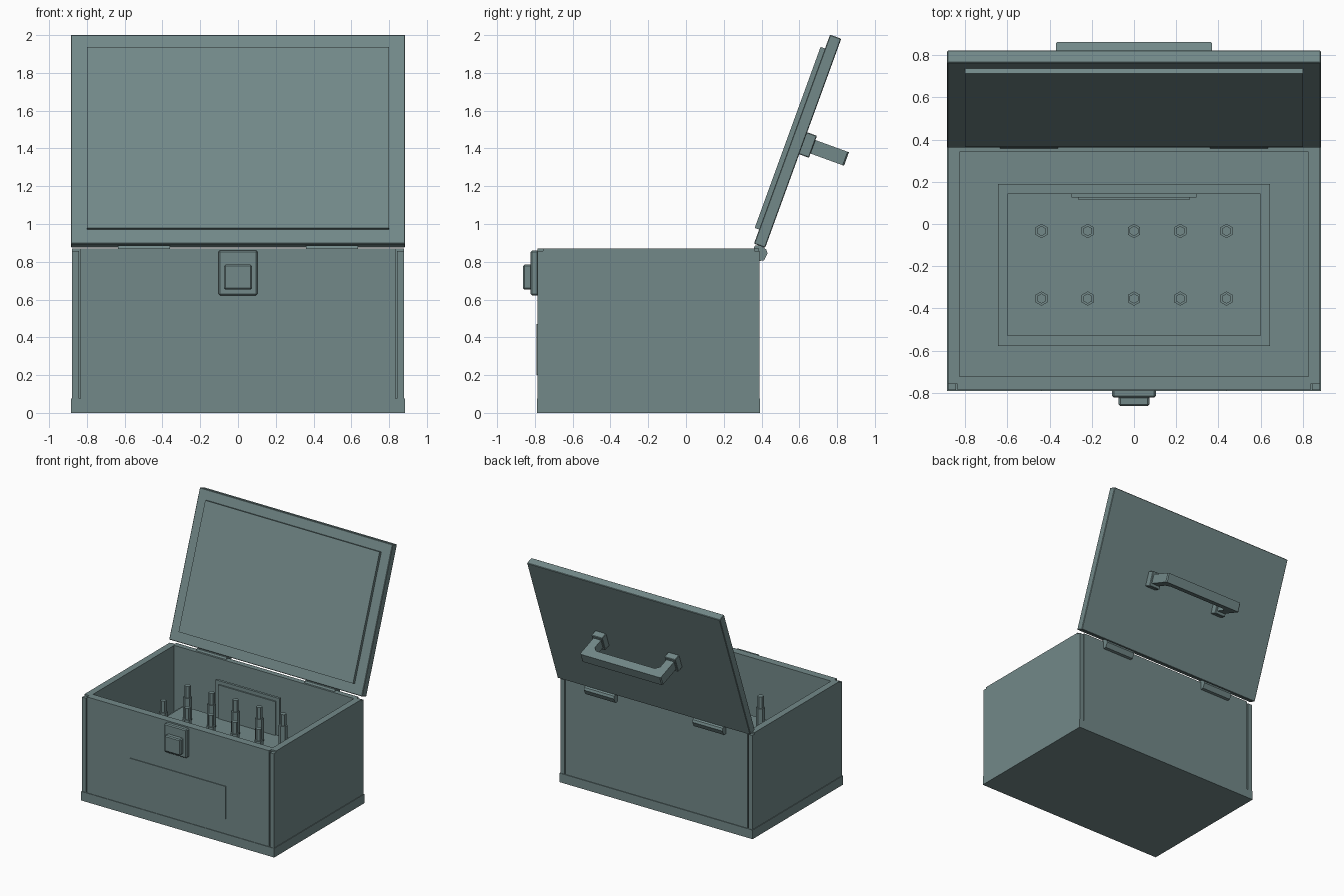
import bpy, bmesh, math
from mathutils import Matrix

if "Cube" in bpy.data.objects:
    bpy.data.objects.remove(bpy.data.objects["Cube"])

I = Matrix.Identity(4)
PAINT = bpy.data.materials.new("dark_teal_paint")
PAINT.diffuse_color = (.17, .25, .25, 1)
PAINT.use_nodes = True
PAINT.node_tree.nodes["Principled BSDF"].inputs["Base Color"].default_value = PAINT.diffuse_color


def finish(name, bm, m=I, bevel=0.0):
    bmesh.ops.recalc_face_normals(bm, faces=bm.faces)
    if bevel:
        bmesh.ops.bevel(bm, geom=bm.edges[:], offset=bevel, segments=1,
                        affect='EDGES', profile=0.5)
    bm.transform(m)
    me = bpy.data.meshes.new(name)
    bm.to_mesh(me)
    bm.free()
    me.materials.append(PAINT)
    ob = bpy.data.objects.new(name, me)
    bpy.context.collection.objects.link(ob)
    return ob


def box(name, x, y, z, m=I, bevel=0.0):
    """Box from (min, max) ranges."""
    bm = bmesh.new()
    bmesh.ops.create_cube(bm, size=1)
    for v in bm.verts:
        v.co = [r[0] if c < 0 else r[1] for r, c in zip((x, y, z), v.co)]
    return finish(name, bm, m, bevel)


def prism(name, pts, vec, m=I):
    """Extrude a closed 3D outline along vec."""
    bm = bmesh.new()
    f = bm.faces.new([bm.verts.new(p) for p in pts])
    r = bmesh.ops.extrude_face_region(bm, geom=[f])
    bmesh.ops.translate(bm, vec=vec,
                        verts=[g for g in r['geom'] if isinstance(g, bmesh.types.BMVert)])
    return finish(name, bm, m)


# Base and walls, corner posts flush with the side walls
box("base", (-.885, .885), (-.79, .392), (0, .075))
box("front_wall", (-.835, .835), (-.785, -.722), (.07, .87))
box("back_wall", (-.835, .835), (.342, .386), (.07, .87))
for s, side in ((-1, "left"), (1, "right")):
    box(side + "_wall", sorted((s * .825, s * .88)), (-.757, .362), (.07, .87))
    for y, end in (((-.786, -.755), "front"), ((.36, .388), "back")):
        box(f"{end}_{side}_corner_post", sorted((s * .843, s * .88)), y, (.07, .857))
box("front_plaque", (-.44, .44), (-.791, -.78), (.2, .47))

# Latch
box("latch_plate", (-.103, .103), (-.822, -.78), (.622, .86), bevel=.008)
box("latch_button", (-.073, .073), (-.862, -.815), (.652, .785), bevel=.008)

# Interior tray with pegs and a small back board
box("tray_block", (-.645, .645), (-.578, .19), (.07, .47))
box("tray_top", (-.6, .6), (-.53, .145), (.46, .5))
box("back_board", (-.295, .295), (.125, .145), (.49, .81))
box("back_board_panel", (-.262, .262), (.114, .13), (.5, .78))
for j, y in enumerate((-.35, -.03)):
    for i in range(5):
        bm = bmesh.new()
        for r, z0, z1 in ((.034, .49, .69), (.024, .69, .785)):
            bmesh.ops.create_cone(
                bm, cap_ends=True, segments=6, radius1=r, radius2=r, depth=z1 - z0,
                matrix=Matrix.Translation((-.438 + .219 * i, y - .003, (z0 + z1) / 2)))
        finish(f"peg_{j}_{i}", bm)

# Hinges
hinge = [(.358, .87), (.365, .885), (.395, .886), (.425, .865), (.432, .845),
         (.412, .806), (.385, .805), (.38, .87)]
for s in (-.635, .36):
    prism("hinge", [(s, y, z) for y, z in hinge], (.275, 0, 0))

# Open lid: local y runs up the lid, local z points to its inside
L = Matrix.Translation((0, .419, .874)) @ Matrix.Rotation(math.radians(70), 4, 'X')
box("lid", (-.885, .885), (0, 1.178), (0, .063), L, .004)
box("lid_inner_panel", (-.8, .8), (.08, 1.1), (.05, .088), L)

# Handle on the outside of the lid
for s in (-.335, .335):
    box("handle_mount", (s - .05, s + .05), (.527, .651), (-.055, .01), L, .004)
half = [(.37, -.04), (.37, -.236), (.362, -.244)]
inner = [(.27, -.17), (.3, -.14), (.3, -.04)]
outline = half + [(-x, z) for x, z in reversed(half)]
outline += [(-x, z) for x, z in reversed(inner)] + inner
prism("handle_grip", [(x, .551, z) for x, z in outline], (0, .076, 0), L)
